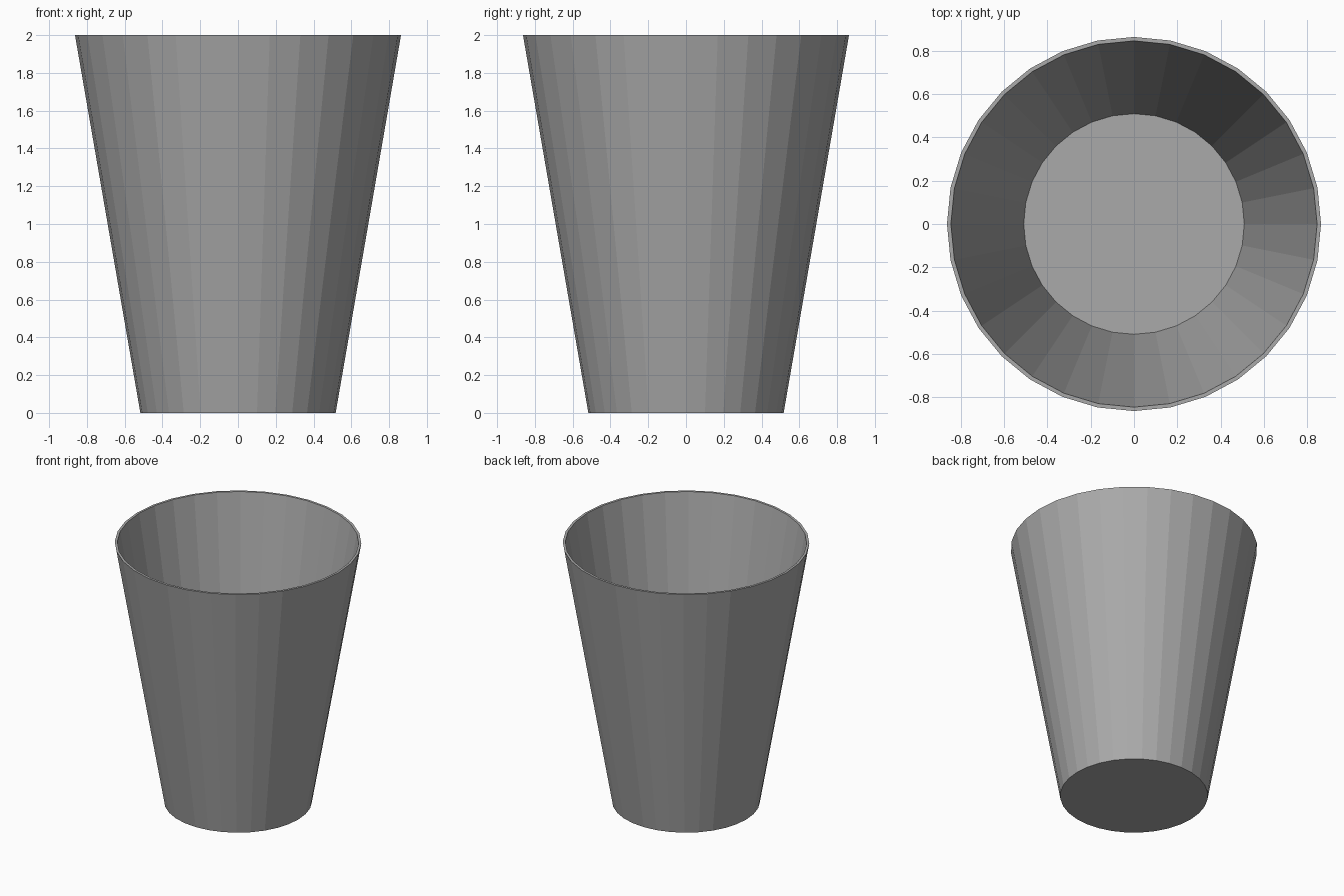
import bpy, bmesh, math

if "Cube" in bpy.data.objects:
    bpy.data.objects.remove(bpy.data.objects["Cube"])

SIDES = 32
# Profile from outer base, up over the rim, down to the inner floor: (radius, z)
PROFILE = [(0.517, 0.0), (0.863, 2.0), (0.845, 2.0), (0.509, 0.02)]

bm = bmesh.new()


def ring(radius, z):
    step = 2 * math.pi / SIDES
    return [bm.verts.new((radius * math.cos(i * step), radius * math.sin(i * step), z))
            for i in range(SIDES)]


rings = [ring(r, z) for r, z in PROFILE]

# Outer wall, rim and inner wall
for a, b in zip(rings, rings[1:]):
    for i in range(SIDES):
        j = (i + 1) % SIDES
        bm.faces.new((a[i], a[j], b[j], b[i]))

# Underside and inner floor
bm.faces.new(rings[0][::-1])
bm.faces.new(rings[-1])
bmesh.ops.recalc_face_normals(bm, faces=bm.faces)

mesh = bpy.data.meshes.new("cup")
bm.to_mesh(mesh)
bm.free()

# Darker grey of the whole cup
grey = bpy.data.materials.new("dark_grey")
grey.diffuse_color = (0.4, 0.4, 0.4, 1)
grey.use_nodes = True
grey.node_tree.nodes["Principled BSDF"].inputs["Base Color"].default_value = grey.diffuse_color
mesh.materials.append(grey)
bpy.context.collection.objects.link(bpy.data.objects.new("cup", mesh))
